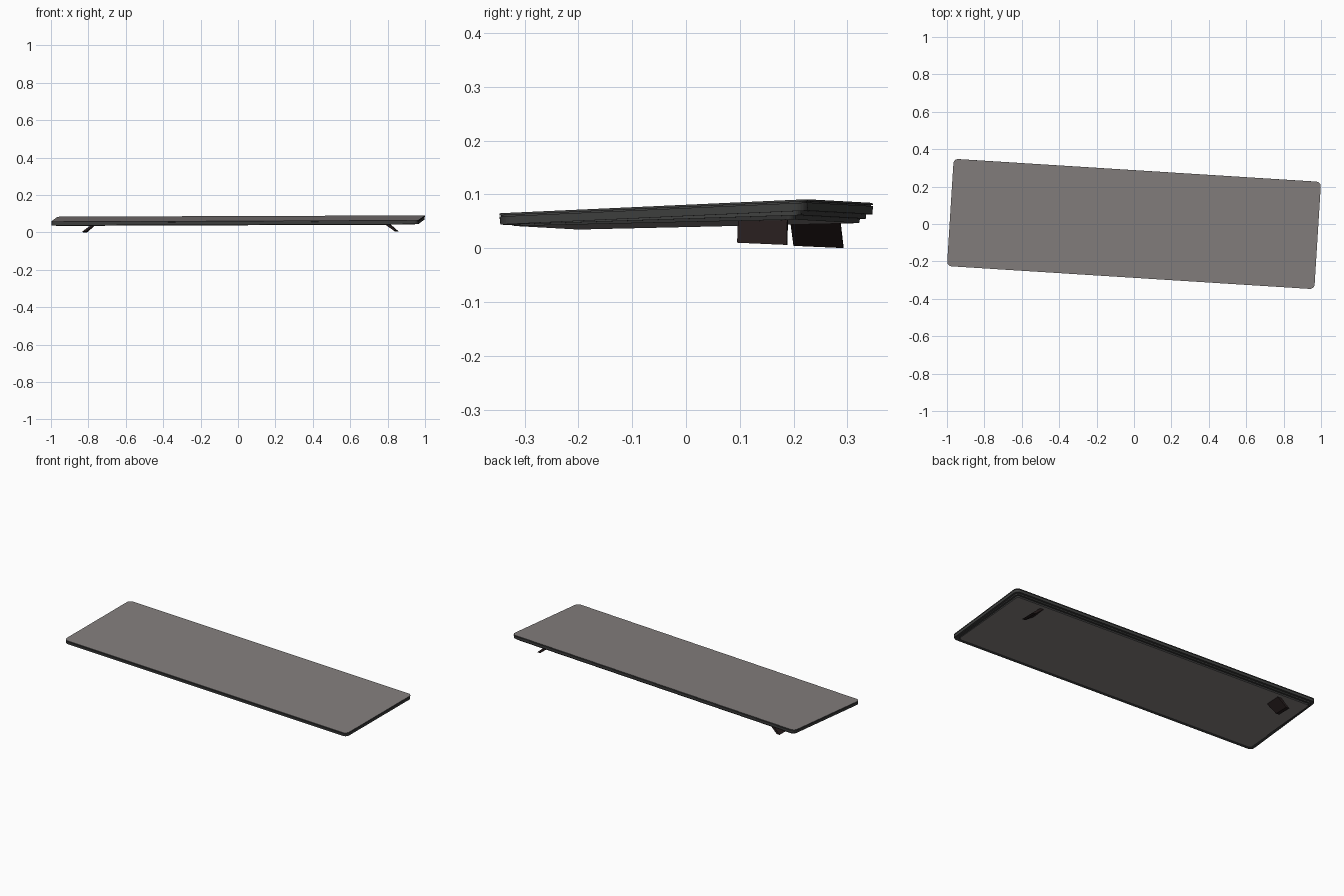
import bpy, bmesh, math
from mathutils import Matrix

if "Cube" in bpy.data.objects:
    bpy.data.objects.remove(bpy.data.objects["Cube"])

W, D, RADIUS = 1.968, 0.575, 0.025
POSE = (Matrix.Translation((0, 0, 0.0745)) @ Matrix.Rotation(math.radians(-3.6), 4, 'Z')
        @ Matrix.Rotation(math.radians(-0.2), 4, 'Y') @ Matrix.Rotation(math.radians(2.6), 4, 'X'))


def material(name, rgb):
    m = bpy.data.materials.new(name)
    m.use_nodes = True
    m.diffuse_color = (*rgb, 1)
    m.node_tree.nodes["Principled BSDF"].inputs["Base Color"].default_value = (*rgb, 1)
    return m


panel_grey = material("warm grey panels", (0.228, 0.21, 0.206))
case_grey = material("dark grey case", (0.05, 0.051, 0.05))
foot_black = material("brown black feet", (0.02, 0.0125, 0.0125))


def finish(name, bm, mats):
    bmesh.ops.recalc_face_normals(bm, faces=bm.faces)
    mesh = bpy.data.meshes.new(name)
    bm.to_mesh(mesh)
    bm.free()
    for m in mats:
        mesh.materials.append(m)
    ob = bpy.data.objects.new(name, mesh)
    bpy.context.collection.objects.link(ob)
    ob.matrix_world = POSE


def ring(bm, inset, z_front, z_back, steps=6):
    """Rounded rectangle whose height runs from front to back."""
    r = max(RADIUS - inset * 0.4, 0.01)
    hx, hy = W / 2 - inset, D / 2 - inset
    verts = []
    for k, (sx, sy) in enumerate(((1, 1), (-1, 1), (-1, -1), (1, -1))):
        for i in range(steps + 1):
            a = math.pi / 2 * (k + i / steps)
            x = sx * (hx - r) + r * math.cos(a)
            y = sy * (hy - r) + r * math.sin(a)
            verts.append(bm.verts.new((x, y, z_front + (z_back - z_front) * (y / D + 0.5))))
    return verts


def loft(name, levels, top_panel=0, bottom_panel=0):
    """Stack of rings; the end caps can take the panel colour."""
    bm = bmesh.new()
    rings = [ring(bm, *lv) for lv in levels]
    for a, b in zip(rings, rings[1:]):
        for i in range(len(a)):
            j = (i + 1) % len(a)
            bm.faces.new((a[i], a[j], b[j], b[i]))
    bm.faces.new(rings[0]).material_index = top_panel
    bm.faces.new(rings[-1]).material_index = bottom_panel
    finish(name, bm, [case_grey, panel_grey])


# Top plate with a fine seam line below its lip
loft("top_plate", [(0, 0, 0), (0, -0.004, -0.004), (0.003, -0.004, -0.004),
                   (0.003, -0.006, -0.006), (0, -0.006, -0.006),
                   (0.001, -0.021, -0.021)], top_panel=1)

# Wedge-shaped underside, stepping in twice and deeper at the back
loft("stepped_base", [(0.013, -0.019, -0.019), (0.013, -0.0215, -0.029),
                      (0.024, -0.0215, -0.029), (0.026, -0.024, -0.037)], bottom_panel=1)

# Fold-out feet: slanted thin plates, mirrored left and right
PROFILE = ((0.762, -0.03), (0.785, -0.03), (0.844, -0.078), (0.824, -0.078))
for side, label in ((1, "left_foot"), (-1, "right_foot")):
    bm = bmesh.new()
    ends = []
    for dy in (-0.046, 0.046):
        ends.append([bm.verts.new((side * x, 0.191 + dy, z - (dy * 0.09 if z < -0.05 else 0)))
                     for x, z in PROFILE])
    for e in ends:
        bm.faces.new(e)
    for i in range(4):
        j = (i + 1) % 4
        bm.faces.new((ends[0][i], ends[0][j], ends[1][j], ends[1][i]))
    finish(label, bm, [foot_black])
